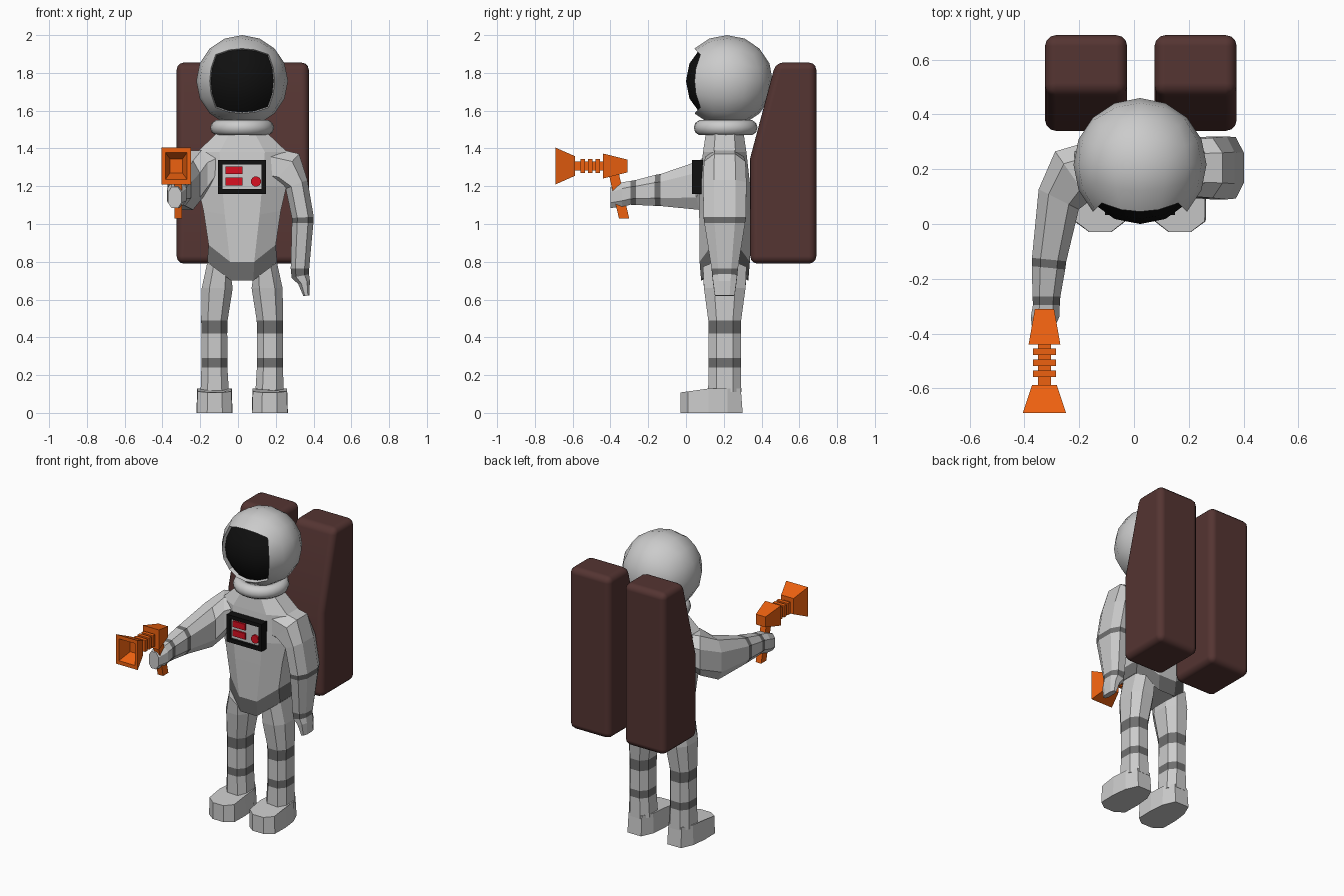
import bpy, bmesh, math
from mathutils import Vector

if "Cube" in bpy.data.objects:
    bpy.data.objects.remove(bpy.data.objects["Cube"])

C, Y = 0.022, 0.205          # body centre line


def material(name, rgb):
    m = bpy.data.materials.new(name)
    m.diffuse_color = (*rgb, 1)
    m.use_nodes = True
    m.node_tree.nodes["Principled BSDF"].inputs["Base Color"].default_value = m.diffuse_color
    return m


BAND = material("band_grey", (0.16, 0.16, 0.16))
BLACK = material("black", (0.005, 0.005, 0.005))
BROWN = material("brown", (0.09, 0.035, 0.032))
ORANGE = material("orange", (0.85, 0.12, 0.005))
RED = material("red", (0.7, 0.005, 0.015))


def finish(name, bm, mats=(), smooth=False):
    bmesh.ops.recalc_face_normals(bm, faces=bm.faces[:])
    me = bpy.data.meshes.new(name)
    if smooth:
        for f in bm.faces:
            f.smooth = True
    bm.to_mesh(me)
    bm.free()
    for m in mats:
        me.materials.append(m)
    ob = bpy.data.objects.new(name, me)
    bpy.context.collection.objects.link(ob)
    return ob


def loft(name, rings, mats=(), bands=(), smooth=False):
    """Skin a list of rings; segments listed in bands use material slot 1."""
    bm = bmesh.new()
    vs = [[bm.verts.new(p) for p in r] for r in rings]
    n = len(vs[0])
    for i, (a, b) in enumerate(zip(vs, vs[1:])):
        for j in range(n):
            f = bm.faces.new((a[j], a[(j + 1) % n], b[(j + 1) % n], b[j]))
            f.material_index = int(i in bands)
    bm.faces.new(vs[0])
    bm.faces.new(vs[-1])
    return finish(name, bm, mats, smooth)


def octagon(c, n, a, b, ref=(0, 1, 0), k=0.5, lift=0):
    """Eight-sided ring round c, normal n, half sizes a and b; lift raises its sides."""
    n = Vector(n).normalized()
    u = Vector(ref).cross(n).normalized()
    v = n.cross(u)
    pts = [(1, -.5), (1, .5), (k, 1), (-k, 1), (-1, .5), (-1, -.5), (-k, -1), (k, -1)]
    return [Vector(c) + u * a * x + v * b * y + Vector((0, 0, lift * (abs(x) == 1)))
            for x, y in pts]


def box(name, x0, x1, y0, y1, z0, z1, mat=None):
    rings = [[(x0, y, z0), (x1, y, z0), (x1, y, z1), (x0, y, z1)] for y in (y0, y1)]
    return loft(name, rings, [mat])


UP = (0, 0, 1)

# Torso with V-shaped belt
torso = [(.70, .185, .125, .32, .10), (.80, .178, .133, .36, .09), (1.05, .205, .135, .45, .02),
         (1.20, .235, .135, .45, 0), (1.38, .24, .115, .5, 0), (1.48, .135, .10, .5, 0)]
loft("torso", [octagon((C, Y, z), UP, a, b, k=k, lift=l) for z, a, b, k, l in torso],
     [None, BAND], [0])

# Legs and boots
leg = [(.145, .11, .075, .088), (.147, .24, .069, .085), (.147, .29, .069, .085),
       (.147, .42, .068, .085), (.147, .49, .07, .087), (.132, .66, .082, .11)]
plan = [(-.092, .01), (-.04, -.03), (.04, -.03), (.095, .01), (.097, .12), (.085, .22),
        (.05, .30), (-.05, .30), (-.085, .22), (-.094, .12)]
for s, side in ((-1, "right"), (1, "left")):
    rings = [octagon((C + s * x, Y, z), UP, a, b) for x, z, a, b in leg]
    rings.append(octagon((C + s * .12, Y, .75), (-.6 * s, 0, .8), .08, .115))
    loft(side + "_leg", rings, [None, BAND], [1, 3])
    bx = C + s * .145
    loft(side + "_boot", [[(bx + s * x, y, 0) for x, y in plan],
                          [(bx + s * x * .96, min(y, .29), min(.13, .108 + .14 * (y + .03)))
                           for x, y in plan]])

# Hanging arm
arm = [(.15, 1.31, (1, 0, -.2), .10, .10), (.25, 1.29, (1, 0, -.9), .11, .11),
       (.31, 1.21, (.4, 0, -1), .062, .115), (.343, 1.035, (.05, 0, -1), .058, .112),
       (.342, 1.005, (0, 0, -1), .057, .108), (.328, .765, (0, 0, -1), .049, .07),
       (.33, .725, (.2, 0, -1), .047, .066), (.35, .69, (.3, 0, -1), .032, .062),
       (.362, .62, (.1, 0, -1), .016, .052)]
loft("hanging_arm", [octagon((x, Y, z), n, a, b) for x, z, n, a, b in arm],
     [None, BAND], [3, 5])

# Outstretched arm
arm = [((-.12, Y, 1.30), (-1, 0, 0), .11, .09), ((-.225, .175, 1.26), (-1, -.7, 0), .11, .13),
       ((-.275, .09, 1.205), (-.5, -1, 0), .082, .13), ((-.31, -.13, 1.18), (-.1, -1, 0), .063, .085),
       ((-.312, -.16, 1.178), (-.1, -1, 0), .061, .082), ((-.32, -.265, 1.167), (0, -1, 0), .051, .066),
       ((-.32, -.295, 1.165), (0, -1, 0), .049, .063), ((-.325, -.34, 1.155), (0, -1, 0), .052, .065),
       ((-.335, -.40, 1.14), (0, -1, 0), .035, .055)]
loft("outstretched_arm", [octagon(c, n, a, b, UP) for c, n, a, b in arm],
     [None, BAND], [3, 5])

# Helmet: ball made from a cube, front face sunk in as the visor
bm = bmesh.new()
bmesh.ops.create_cube(bm, size=2)
bmesh.ops.subdivide_edges(bm, edges=bm.edges[:], cuts=3, use_grid_fill=True)
front = [f for f in bm.faces if f.calc_center_median().y < -.99]
for v in bm.verts:
    v.co = Vector([math.tan(t * math.pi / 4) for t in v.co]).normalized() * .243
    v.co += Vector((C, .217, 1.757))
for f in bm.faces:
    f.smooth = True
rim = bmesh.ops.inset_region(bm, faces=front, thickness=.006, use_even_offset=True)["faces"]
for f in rim:
    f.smooth = False
for f in front:
    f.material_index = 1
bmesh.ops.translate(bm, verts=list({v for f in front for v in f.verts}), vec=(0, .026, 0))
finish("helmet", bm, [None, BLACK])

# Collar ring
bpy.ops.mesh.primitive_torus_add(location=(C, .21, 1.51), major_segments=24, minor_segments=10,
                                 major_radius=.127, minor_radius=.042)
bpy.context.object.name = "collar"
bpy.ops.object.shade_smooth()

# Back tanks with rounded edges
profile = [(.34, .79), (.69, .79), (.69, 1.855), (.475, 1.855), (.34, 1.35)]
for name, x0 in (("right_tank", -.325), ("left_tank", .075)):
    tank = loft(name, [[(x, y, z) for y, z in profile] for x in (x0, x0 + .30)],
                [BROWN], smooth=True)
    bev = tank.modifiers.new("round", 'BEVEL')
    bev.width, bev.segments, bev.harden_normals = .04, 3, True
    bev.angle_limit = math.radians(40)

# Chest panel: frame, plate and buttons
frame = [(.09, .1275, .09), (.033, .1275, .09), (.033, .103, .066), (.055, .103, .066)]
loft("panel_frame", [[(C + sx * a, y, 1.25 + sz * b) for sx, sz in
                      ((-1, -1), (1, -1), (1, 1), (-1, 1))] for y, a, b in frame], [BLACK])
box("panel_plate", C - .104, C + .104, .05, .08, 1.183, 1.317)
for i, z in enumerate((1.205, 1.265)):
    box(f"panel_key_{i + 1}", -.065, .025, .038, .06, z, z + .04, RED)
bpy.ops.mesh.primitive_cylinder_add(vertices=16, radius=.027, depth=.022,
                                    location=(.095, .049, 1.225), rotation=(math.pi / 2, 0, 0))
bpy.context.object.name = "panel_knob"
bpy.context.object.data.materials.append(RED)

# Ray gun: square sections from back to flared, hollow muzzle
gun = [(-.31, .035, .034), (-.44, .058, .066), (-.44, .024, .024)]
for y in (-.455, -.495, -.535):
    gun += [(y, .024, .024), (y, .042, .038), (y - .024, .042, .038), (y - .024, .024, .024)]
gun += [(-.588, .024, .024), (-.588, .045, .052), (-.69, .079, .097),
        (-.69, .058, .072), (-.61, .032, .036)]
corners = ((-1, -1), (1, -1), (1, 1), (-1, 1))
loft("ray_gun", [[(-.327 + sx * a, y, 1.307 + sz * b) for sx, sz in corners]
                 for y, a, b in gun], [ORANGE])
loft("gun_grip", [[(-.317 + sx * .02, y + sy * .027, z) for sx, sy in corners]
                  for y, z in ((-.328, 1.03), (-.383, 1.27))], [ORANGE])
